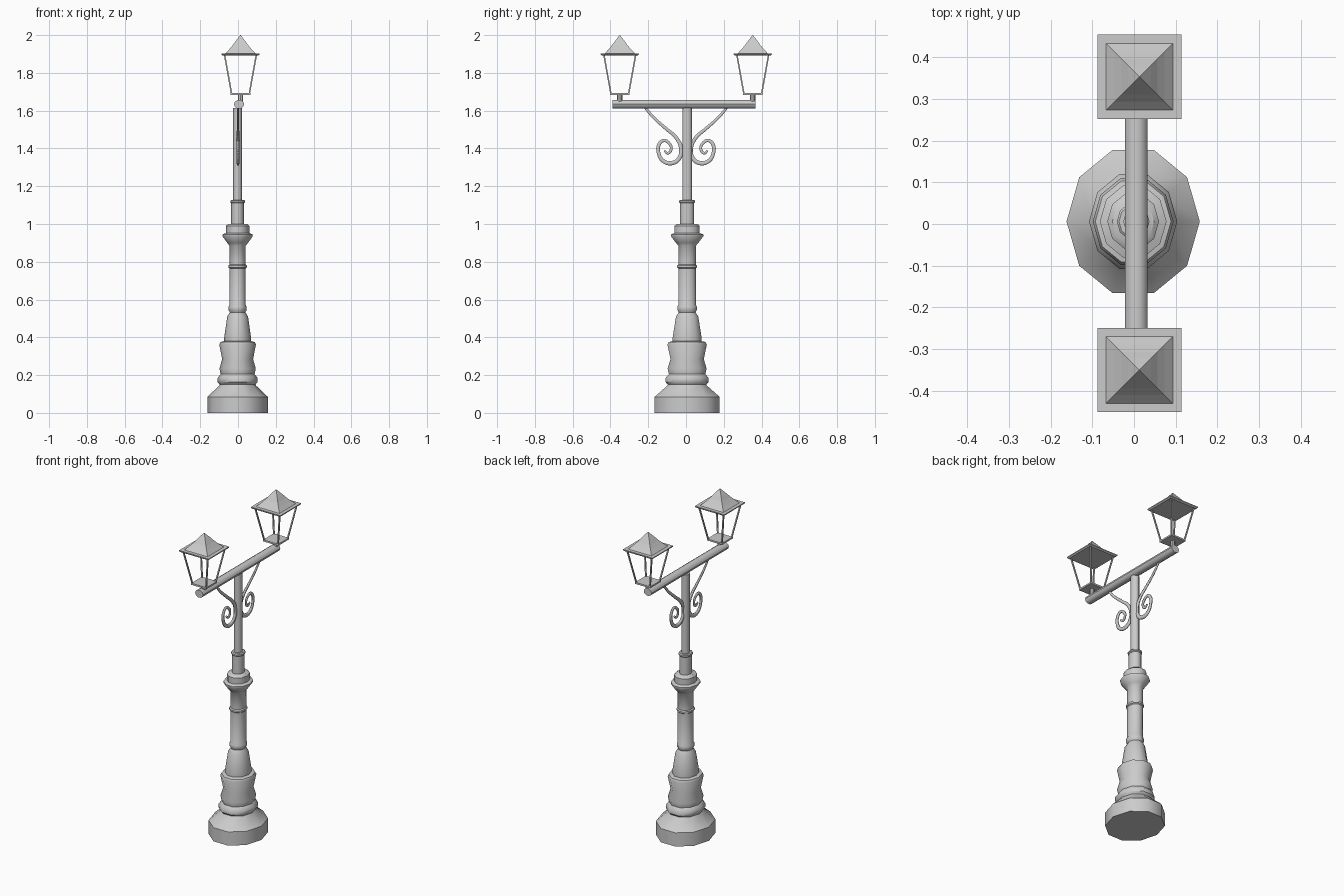
import bpy, bmesh, math

if "Cube" in bpy.data.objects:
    bpy.data.objects.remove(bpy.data.objects["Cube"])

def loft(name, sections, n, phase=0.0, smooth=40):
    """Stack of n-sided rings (cx, cy, z, rx, ry), capped at both ends."""
    bm = bmesh.new()
    rings = []
    for cx, cy, z, rx, ry in sections:
        rings.append([bm.verts.new((cx + rx * math.cos(phase + math.tau * i / n),
                                    cy + ry * math.sin(phase + math.tau * i / n), z))
                      for i in range(n)])
    for a, b in zip(rings, rings[1:]):
        for i in range(n):
            j = (i + 1) % n
            bm.faces.new((a[i], a[j], b[j], b[i]))
    bm.faces.new(rings[0][::-1])
    bm.faces.new(rings[-1])
    me = bpy.data.meshes.new(name)
    bm.to_mesh(me)
    bm.free()
    ob = bpy.data.objects.new(name, me)
    bpy.context.collection.objects.link(ob)
    if smooth:
        bpy.ops.object.select_all(action='DESELECT')
        ob.select_set(True)
        bpy.context.view_layer.objects.active = ob
        bpy.ops.object.shade_smooth_by_angle(angle=math.radians(smooth))
    return ob

def square(name, cx, cy, profile):
    """Square sections given as (half width, z)."""
    r2 = math.sqrt(2)
    return loft(name, [(cx, cy, z, h * r2, h * r2) for h, z in profile], 4, math.pi / 4, 0)

# Turned post, slightly wider front to back
def turned(name, profile):
    return loft(name, [(-0.002, 0.006, z, r, r * 1.13) for r, z in profile], 10)

turned("base", [(.16, 0), (.16, .085), (.097, .145), (.095, .15), (.106, .163), (.106, .185),
                (.092, .203), (.09, .205), (.096, .235), (.082, .285), (.097, .362), (.091, .375),
                (.071, .38), (.071, .40), (.055, .51), (.04, .535)])
turned("column", [(.04, .53), (.048, .545), (.048, .562), (.043, .572), (.043, .765),
                  (.049, .77), (.049, .78), (.043, .785), (.043, .885), (.055, .90),
                  (.08, .935), (.08, .945), (.062, .952), (.062, .99), (.05, 1.0)])
turned("collar", [(.034, .99), (.034, 1.11), (.039, 1.115), (.039, 1.123), (.034, 1.128)])
turned("upper_pole", [(.0235, 1.12), (.0235, 1.615)])

# Cross arm, lofted upright and laid along y
arm = loft("cross_arm", [(0, 0, -.3785, .027, .0235), (0, 0, .3785, .027, .0235)], 10)
arm.rotation_euler = (math.pi / 2, 0, 0)
arm.location = (.0055, -.0105, 1.634)

# Scroll brackets: (y, z, thickness) along one spiral, mirrored
SCROLL = [(.218, 1.618, .7), (.17, 1.562, .8), (.106, 1.505, .9), (.053, 1.458, 1),
          (.027, 1.405, 1.1), (.036, 1.348, 1.2), (.078, 1.322, 1.2), (.122, 1.335, 1.1),
          (.146, 1.38, 1), (.143, 1.42, 1), (.12, 1.442, .9), (.092, 1.43, .85),
          (.078, 1.40, .8), (.095, 1.375, .75), (.115, 1.388, .6)]
for side in (-1, 1):
    cu = bpy.data.curves.new("scroll_bracket", 'CURVE')
    cu.dimensions = '3D'
    cu.bevel_depth = .011
    cu.bevel_resolution = 1
    cu.resolution_u = 4
    cu.use_fill_caps = True
    sp = cu.splines.new('BEZIER')
    sp.bezier_points.add(len(SCROLL) - 1)
    for p, (y, z, r) in zip(sp.bezier_points, SCROLL):
        p.co = (0, side * y, z)
        p.radius = r
        p.handle_left_type = p.handle_right_type = 'AUTO'
    ob = bpy.data.objects.new("scroll_bracket", cu)
    bpy.context.collection.objects.link(ob)
    ob.scale.x = .65

# Lanterns
LX = .013
for cy in (-.3505, .3535):
    loft("lantern_stem", [(LX, cy, 1.645, .0135, .0135), (LX, cy, 1.688, .0135, .0135)], 8)
    square("lantern_floor", LX, cy, [(.052, 1.684), (.052, 1.694)])
    square("lantern_eave", LX, cy, [(.094, 1.891), (.101, 1.897), (.101, 1.903)])
    square("lantern_roof", LX, cy, [(.081, 1.902), (.06, 1.924), (.043, 1.944),
                                    (.028, 1.965), (.001, 2.0)])
    for sx in (-1, 1):
        for sy in (-1, 1):
            loft("lantern_bar", [(LX + sx * h, cy + sy * h, z, .0055, .0055)
                                 for h, z in ((.047, 1.69), (.084, 1.895))], 4, math.pi / 4, 0)
